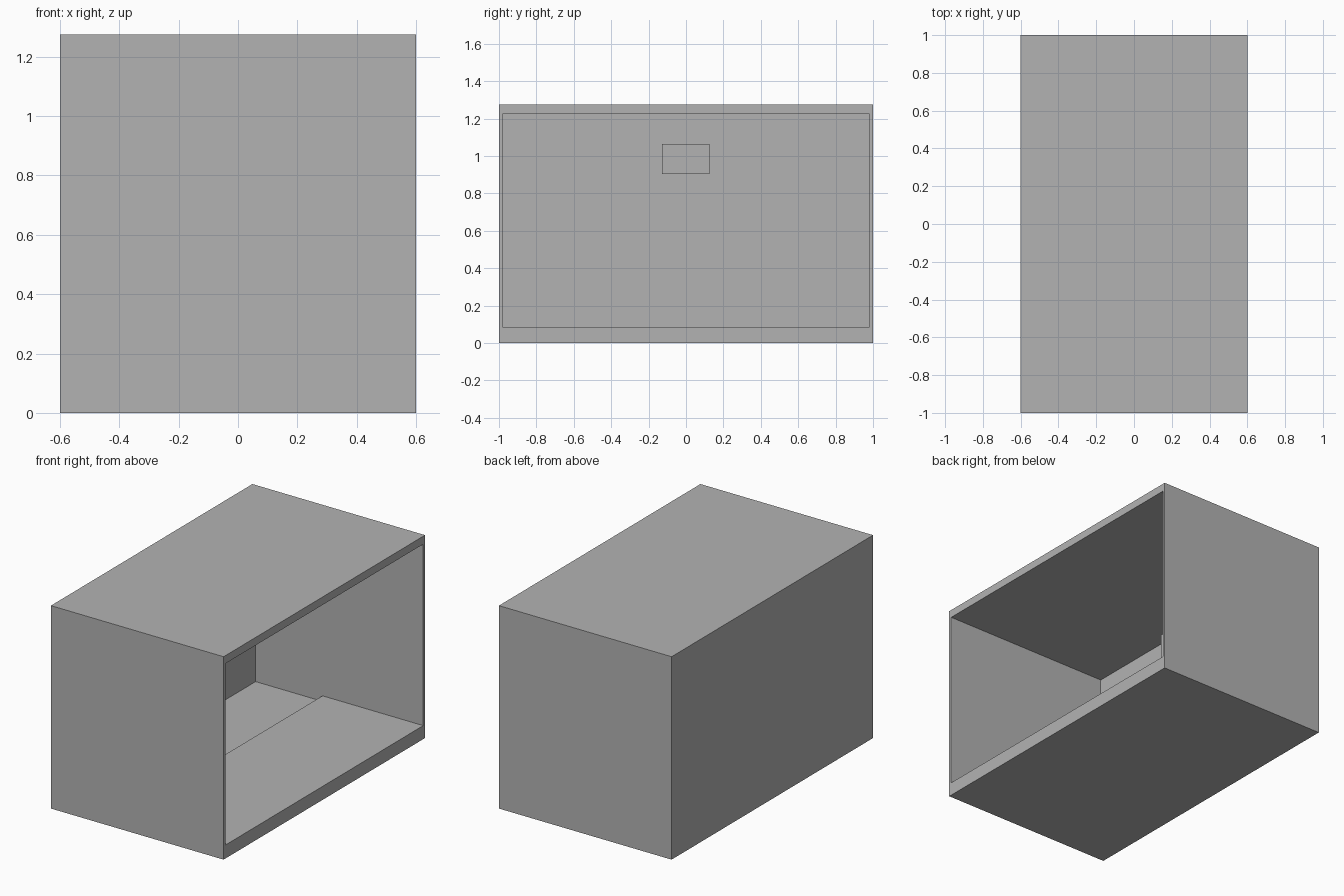
import bpy

if "Cube" in bpy.data.objects:
    bpy.data.objects.remove(bpy.data.objects["Cube"], do_unlink=True)

grey = bpy.data.materials.new("plain grey")
grey.use_nodes = True
colour = (0.45, 0.45, 0.45, 1)
grey.diffuse_color = colour
grey.node_tree.nodes["Principled BSDF"].inputs["Base Color"].default_value = colour


def box(name, x, y, z):
    """Box from (low, high) ranges on each axis."""
    bpy.ops.mesh.primitive_cube_add(size=1)
    ob = bpy.context.object
    ob.name = name
    spans = (x, y, z)
    for v in ob.data.vertices:
        v.co = [hi if c > 0 else lo for c, (lo, hi) in zip(v.co, spans)]
    ob.data.materials.append(grey)
    return ob


def cut(target, cutter):
    """Subtract the cutter from the target and discard it."""
    cutter.hide_render = True
    mod = target.modifiers.new("opening", "BOOLEAN")
    mod.operation = "DIFFERENCE"
    mod.solver = "EXACT"
    mod.object = cutter
    bpy.context.view_layer.objects.active = target
    bpy.ops.object.modifier_apply(modifier=mod.name)
    bpy.data.objects.remove(cutter, do_unlink=True)


WALL = -0.565        # inner face of the closed long wall
SIDE = (-0.982, 0.982)

# Outer casing, open along its +x side
casing = box("casing", (-0.6, 0.6), (-1, 1), (0, 1.275))
cut(casing, box("cavity_cutter", (WALL, 0.8), SIDE, (0.05, 1.225)))

# Raised floor behind the opening, ending in a step down to the rear floor
box("raised_floor", (-0.1, 0.6), SIDE, (0.05, 0.085))

# Small box fixed high on the closed wall
box("wall_box", (WALL, -0.318), (-0.128, 0.125), (0.905, 1.065))
